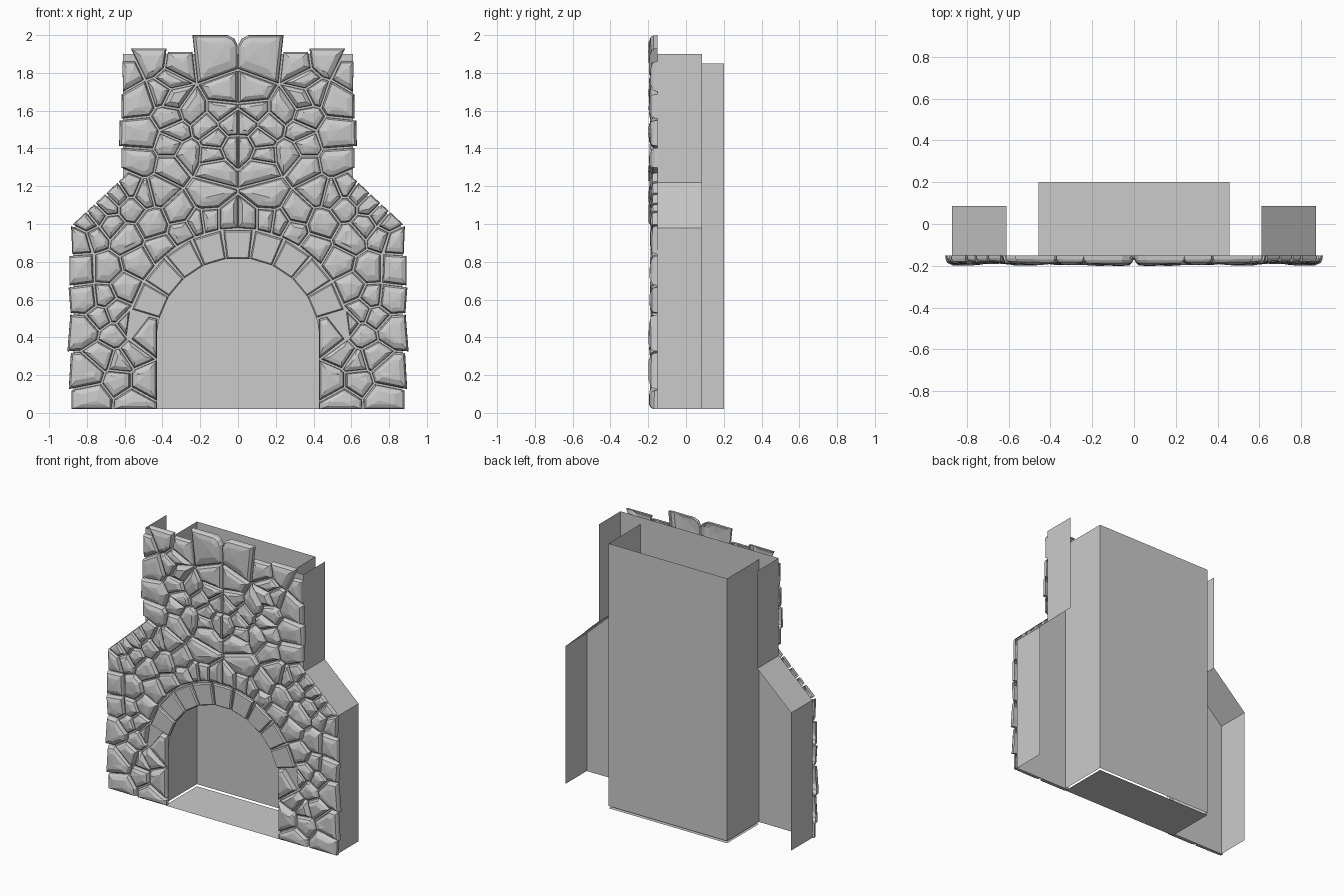
import bpy, bmesh, math, random
from mathutils import Vector

if "Cube" in bpy.data.objects:
    bpy.data.objects.remove(bpy.data.objects["Cube"])

random.seed(7)
FRONT, BACK = -0.15, 0.085          # face plane and rear edge of the side walls
ARCH = Vector((0, 0.39))            # arch centre in (x, z)
R_IN, R_OUT = 0.43, 0.58


def make_object(name, bm, mirror=False):
    bmesh.ops.recalc_face_normals(bm, faces=bm.faces)
    me = bpy.data.meshes.new(name)
    bm.to_mesh(me)
    bm.free()
    ob = bpy.data.objects.new(name, me)
    bpy.context.collection.objects.link(ob)
    if mirror:
        mod = ob.modifiers.new("mirror", 'MIRROR')
        mod.use_clip = False
        mod.use_mirror_merge = True
        mod.merge_threshold = 0.0005
    return ob


def clip(poly, point, normal):
    """Keep the part of a convex polygon behind a line."""
    out = []
    for a, b in zip(poly, poly[1:] + poly[:1]):
        da, db = (a - point).dot(normal), (b - point).dot(normal)
        if da <= 0:
            out.append(a)
        if da * db < 0:
            out.append(a.lerp(b, da / (da - db)))
    return out


def add_stone(bm, poly, rings, apex):
    """Stack inset rings of a polygon towards the viewer and close with a fan."""
    c = sum(poly, Vector((0, 0))) / len(poly)
    prev = None
    for scale, depth, jitter in rings:
        ring = []
        for p in poly:
            q = c + (p - c) * scale
            ring.append(bm.verts.new((q.x, FRONT - depth + random.uniform(-jitter, jitter), q.y)))
        if prev:
            for i in range(len(ring)):
                j = (i + 1) % len(ring)
                bm.faces.new((prev[i], prev[j], ring[j], ring[i]))
        prev = ring
    if apex is None:
        bm.faces.new(prev)
        return
    s = 0.25 * max((p - c).length for p in poly)
    tip = bm.verts.new((c.x + random.uniform(-s, s), FRONT - apex, c.y + random.uniform(-s, s)))
    for i in range(len(prev)):
        bm.faces.new((prev[i], prev[(i + 1) % len(prev)], tip))


# Mortar face with arched opening (right half, mirrored)
outer = [(0.61, 1.9), (0.61, 1.22), (0.87, 0.98), (0.87, 0.02)]
arc = [(R_IN * math.cos(t * math.pi / 32), ARCH.y + R_IN * math.sin(t * math.pi / 32)) for t in range(16)]
outline = [(0, 1.9)] + outer + [(R_IN, 0.02)] + arc + [(0, ARCH.y + R_IN)]
bm = bmesh.new()
bm.faces.new([bm.verts.new((x, FRONT, z)) for x, z in outline])
make_object("mortar_face", bm, True)

# Outer side walls, open at back and top
bm = bmesh.new()
cols = [[bm.verts.new((x, y, z)) for y in (FRONT, BACK)] for x, z in outer]
for a, b in zip(cols, cols[1:]):
    bm.faces.new((a[0], a[1], b[1], b[0]))
make_object("side_wall", bm, True)

# Firebox and flue: U-shaped wall, open at the top
bm = bmesh.new()
plan = [(-0.457, FRONT), (-0.457, 0.2), (0.457, 0.2), (0.457, FRONT)]
cols = [[bm.verts.new((x, y, z)) for z in (0.02, 1.85)] for x, y in plan]
for a, b in zip(cols, cols[1:]):
    bm.faces.new((a[0], b[0], b[1], a[1]))
make_object("firebox_wall", bm)

# Hearth floor
bm = bmesh.new()
bm.faces.new([bm.verts.new((x, y, 0.005)) for x, y in plan])
make_object("hearth_floor", bm)

# Arch blocks
bm = bmesh.new()
step = math.radians(150 / 9)
for k in range(9):
    mid = math.radians(15) + (k + 0.5) * step
    pts = [ARCH + r * Vector((math.cos(mid + s * h), math.sin(mid + s * h)))
           for r, s, h in ((R_IN, -1, step * .47), (R_OUT, -1, step * .45),
                           (R_OUT, 1, step * .45), (R_IN, 1, step * .47))]
    add_stone(bm, pts, [(1, 0, 0), (1, .014, 0), (.9, .022, .001)], None)
make_object("arch_blocks", bm)

# Field stones: cell centres (x, z) for the right half
chimney = [(.14, 1.86), (.45, 1.86), (.595, 1.79), (.32, 1.84), (.36, 1.76), (.52, 1.66), (.24, 1.60),
           (.08, 1.695), (.09, 1.60), (.12, 1.45), (.34, 1.67), (.36, 1.56), (.33, 1.49), (.50, 1.47),
           (.27, 1.37), (.51, 1.33), (.12, 1.30), (.04, 1.53), (.13, 1.36), (.36, 1.30), (.16, 1.15),
           (.36, 1.42), (.03, 1.40), (.17, 1.52), (.40, 1.70)]
shoulder = [(.42, 1.18), (.31, 1.06), (.50, 1.16), (.45, 1.0), (.57, 1.09), (.59, .92), (.69, 1.09),
            (.63, 1.15), (.74, 1.04), (.79, 1.0), (.83, .92), (.68, 1.0), (.76, .94), (.70, .76),
            (.53, .80), (.60, .66), (.82, .76), (.41, .87), (.29, .96), (.15, 1.01), (.05, 1.01),
            (.22, 1.0), (.57, 1.19)]
leg = [(.81, .44), (.66, .41), (.49, .40), (.50, .17), (.79, .22), (.76, .07), (.62, .27), (.56, .06),
       (.65, .54), (.80, .60), (.71, .61), (.72, .30), (.58, .47), (.56, .31), (.63, .17), (.73, .51)]
seeds = [Vector(p) for p in chimney + shoulder + leg]
GAP = 0.005
bm = bmesh.new()
for s in seeds:
    # rough rounded blank, then cut by every neighbour
    turn = random.uniform(0, 0.7)
    cell = [s + random.uniform(.15, .19) * Vector((math.cos(turn + a * math.tau / 9), math.sin(turn + a * math.tau / 9)))
            for a in range(9)]
    for o in seeds:
        if o != s:
            d = (o - s).normalized()
            cell = clip(cell, (s + o) / 2 - d * GAP, d)
    cuts = [(Vector((GAP / 2, 0)), Vector((-1, 0))), (Vector((0, .02)), Vector((0, -1)))]
    # outer silhouette
    if s.y > 1.24:
        cuts.append((Vector((random.uniform(.605, .63), 0)), Vector((1, random.uniform(-.05, .05)))))
        cuts[-1] = (Vector((cuts[-1][0].x, s.y)), cuts[-1][1])
    else:
        cuts.append((Vector((random.uniform(.87, .895), s.y)), Vector((1, random.uniform(-.08, .08)))))
        cuts.append((Vector((.62, 1.235)), Vector((.68, .73))))
    if s.y > 1.78:
        cuts.append((Vector((0, s.y + (.14 if s.x < .2 else .07))), Vector((0, 1))))
    # arch and opening edge
    if s.y > 0.46:
        d = (s - ARCH).normalized()
        cuts.append((ARCH + d * (R_OUT + .008), -d))
    else:
        cuts.append((Vector((R_IN, 0)), Vector((-1, 0))))
        if s.x < .6:
            cuts.append((Vector((.42, .495)), Vector((-.26, .97))))
    for p, n in cuts:
        cell = clip(cell, p, n)
    cell = [p for i, p in enumerate(cell) if (p - cell[i - 1]).length > .008]
    if len(cell) < 3:
        continue
    size = max((p - s).length for p in cell)
    h = min(.05, .024 + .17 * size)
    add_stone(bm, cell, [(1, 0, 0), (.98, .4 * h, .002), (.88, .7 * h, .003), (.55, .92 * h, .004)], h)
make_object("field_stones", bm, True)
